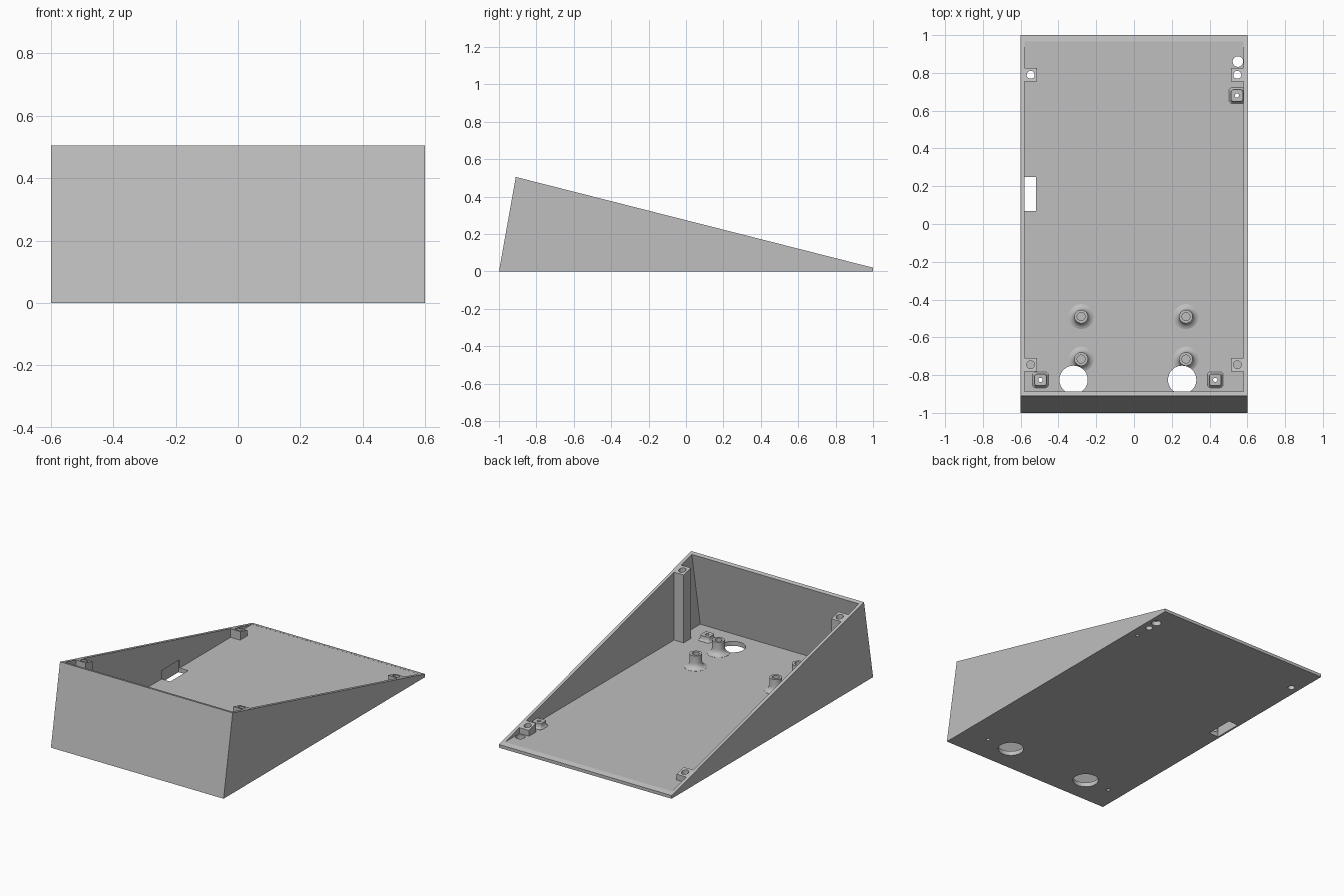
import bpy
import bmesh
import math
from mathutils import Matrix, Vector

if "Cube" in bpy.data.objects:
    bpy.data.objects.remove(bpy.data.objects["Cube"], do_unlink=True)

FLOOR = 0.028
HALF = 0.6
INNER = 0.58

grey = bpy.data.materials.new("matte grey")
grey.use_nodes = True
colour = (0.52, 0.52, 0.52, 1)
grey.diffuse_color = colour
grey.node_tree.nodes["Principled BSDF"].inputs["Base Color"].default_value = colour


def slope(y):
    """Height of the sloping rim at depth y."""
    return 0.02 + (1 - y) * 0.485 / 1.91


def finish(bm, name):
    bmesh.ops.remove_doubles(bm, verts=bm.verts, dist=1e-5)
    bmesh.ops.recalc_face_normals(bm, faces=bm.faces)
    mesh = bpy.data.meshes.new(name)
    bm.to_mesh(mesh)
    bm.free()
    mesh.materials.append(grey)
    obj = bpy.data.objects.new(name, mesh)
    bpy.context.collection.objects.link(obj)
    return obj


def prism(name, profile, x0, x1):
    """Extrude a (y, z) profile along x."""
    bm = bmesh.new()
    face = bm.faces.new([bm.verts.new((x0, y, z)) for y, z in profile])
    new = bmesh.ops.extrude_face_region(bm, geom=[face])["geom"]
    moved = [v for v in new if isinstance(v, bmesh.types.BMVert)]
    bmesh.ops.translate(bm, verts=moved, vec=(x1 - x0, 0, 0))
    return finish(bm, name)


def drill(x, y, radius, z0, z1):
    """Vertical cylinder used as a cutter."""
    bm = bmesh.new()
    bmesh.ops.create_cone(bm, cap_ends=True, segments=40, radius1=radius, radius2=radius,
                          depth=z1 - z0, matrix=Matrix.Translation((x, y, (z0 + z1) / 2)))
    obj = finish(bm, "hole_cutter")
    obj.hide_render = True
    return obj


def cut(target, *cutters):
    """Subtract the cutters and remove them."""
    for cutter in cutters:
        bpy.context.view_layer.objects.active = target
        mod = target.modifiers.new("cut", "BOOLEAN")
        mod.operation = "DIFFERENCE"
        mod.solver = "EXACT"
        mod.object = cutter
        bpy.ops.object.modifier_apply(modifier=mod.name)
        bpy.data.objects.remove(cutter, do_unlink=True)


def lathe(name, x, y, profile):
    """Spin an (r, z) profile around a vertical axis."""
    bm = bmesh.new()
    verts = [bm.verts.new((r, 0, z)) for r, z in profile]
    edges = [bm.edges.new(pair) for pair in zip(verts, verts[1:])]
    bmesh.ops.spin(bm, geom=verts + edges, cent=(0, 0, 0), axis=(0, 0, 1),
                   angle=math.tau, steps=40, use_duplicate=False)
    bmesh.ops.translate(bm, verts=bm.verts, vec=(x, y, 0))
    return finish(bm, name)


def rounded_pad(name, x, y, layers):
    """Stack rounded squares given as (half width, z)."""
    bm = bmesh.new()
    rings = []
    for half, z in layers:
        ring = []
        radius = half * 0.4
        for corner in range(4):
            mid = math.pi / 4 + corner * math.pi / 2
            centre = Vector((math.cos(mid), math.sin(mid), 0)) * (half - radius) * math.sqrt(2)
            for step in range(6):
                a = corner * math.pi / 2 + step * math.pi / 10
                p = centre + Vector((math.cos(a), math.sin(a), 0)) * radius
                ring.append(bm.verts.new((min(x + p.x, INNER + 0.005), y + p.y, z)))
        rings.append(ring)
    for low, high in zip(rings, rings[1:]):
        for i in range(len(low)):
            j = (i + 1) % len(low)
            bm.faces.new((low[i], low[j], high[j], high[i]))
    bm.faces.new(rings[0])
    bm.faces.new(rings[-1])
    return finish(bm, name)


# Wedge shell with an open sloping top
shell = prism("wedge_shell", [(-1, 0), (1, 0), (1, 0.02), (-0.91, slope(-0.91))], -HALF, HALF)
cavity = prism("cavity_cutter", [(-0.97, FLOOR), (0.967, FLOOR), (0.967, 0.65),
                                 (-0.859, 0.65)], -INNER, INNER)
slot = prism("slot_cutter", [(0.07, -0.1), (0.25, -0.1), (0.25, 0.08), (0.07, 0.08)],
             -0.588, -0.52)
cut(shell, cavity, slot)

# Floor openings
big_holes = [(-0.32, -0.825), (0.255, -0.825)]
for x, y in big_holes:
    cut(shell, drill(x, y, 0.075, -0.1, 0.2))
cut(shell, drill(0.55, 0.86, 0.028, -0.1, 0.2))

# Corner screw posts, drilled through at the back and blind at the front
for side, sign in (("left", 1), ("right", -1)):
    for end, y in (("front", -0.745), ("back", 0.79)):
        y0, y1 = y - 0.035, y + 0.035
        xs = sorted((sign * 0.513, sign * (INNER + 0.002)))
        post = prism(f"{end}_{side}_screw_post",
                     [(y0, FLOOR - 0.002), (y1, FLOOR - 0.002), (y1, slope(y1)), (y0, slope(y0))], *xs)
        x = sign * 0.547
        bottom = -0.1 if end == "back" else slope(y) - 0.15
        cut(post, drill(x, y, 0.021, bottom, 0.7))
        if end == "back":
            cut(shell, drill(x, y, 0.021, -0.1, 0.2))

# Round standoffs with flared feet
flare = [(0, -0.002), (0.066, -0.002), (0.066, 0.001), (0.054, 0.005), (0.044, 0.013),
         (0.038, 0.024), (0.036, 0.036), (0.036, 0.082), (0.021, 0.082), (0.021, 0.012), (0, 0.012)]
for side, x in (("left", 0.275), ("right", -0.28)):
    for end, y in (("front", -0.715), ("back", -0.49)):
        standoff = lathe(f"{end}_{side}_standoff", x, y, [(r, FLOOR + z) for r, z in flare])
        if end == "front":
            hx, hy = big_holes[0] if x < 0 else big_holes[1]
            cut(standoff, drill(hx, hy, 0.075, -0.1, 0.2))

# Small rounded mounting pads with a pin hole through the floor
for name, x, y in (("front_right_pad", -0.495, -0.825), ("front_left_pad", 0.43, -0.825),
                   ("back_left_pad", 0.545, 0.68)):
    pad = rounded_pad(name, x, y, [(0.042, FLOOR - 0.002), (0.042, FLOOR + 0.001),
                                   (0.036, FLOOR + 0.006), (0.032, FLOOR + 0.015),
                                   (0.031, FLOOR + 0.032)])
    cut(pad, drill(x, y, 0.011, -0.1, 0.3))
    cut(shell, drill(x, y, 0.011, -0.1, 0.3))

# Smooth the round surfaces, keep the edges crisp
bpy.ops.object.select_all(action="DESELECT")
for obj in bpy.context.collection.objects:
    if obj.type == "MESH" and grey.name in obj.data.materials:
        obj.select_set(True)
        bpy.context.view_layer.objects.active = obj
bpy.ops.object.shade_smooth_by_angle(angle=math.radians(30))
